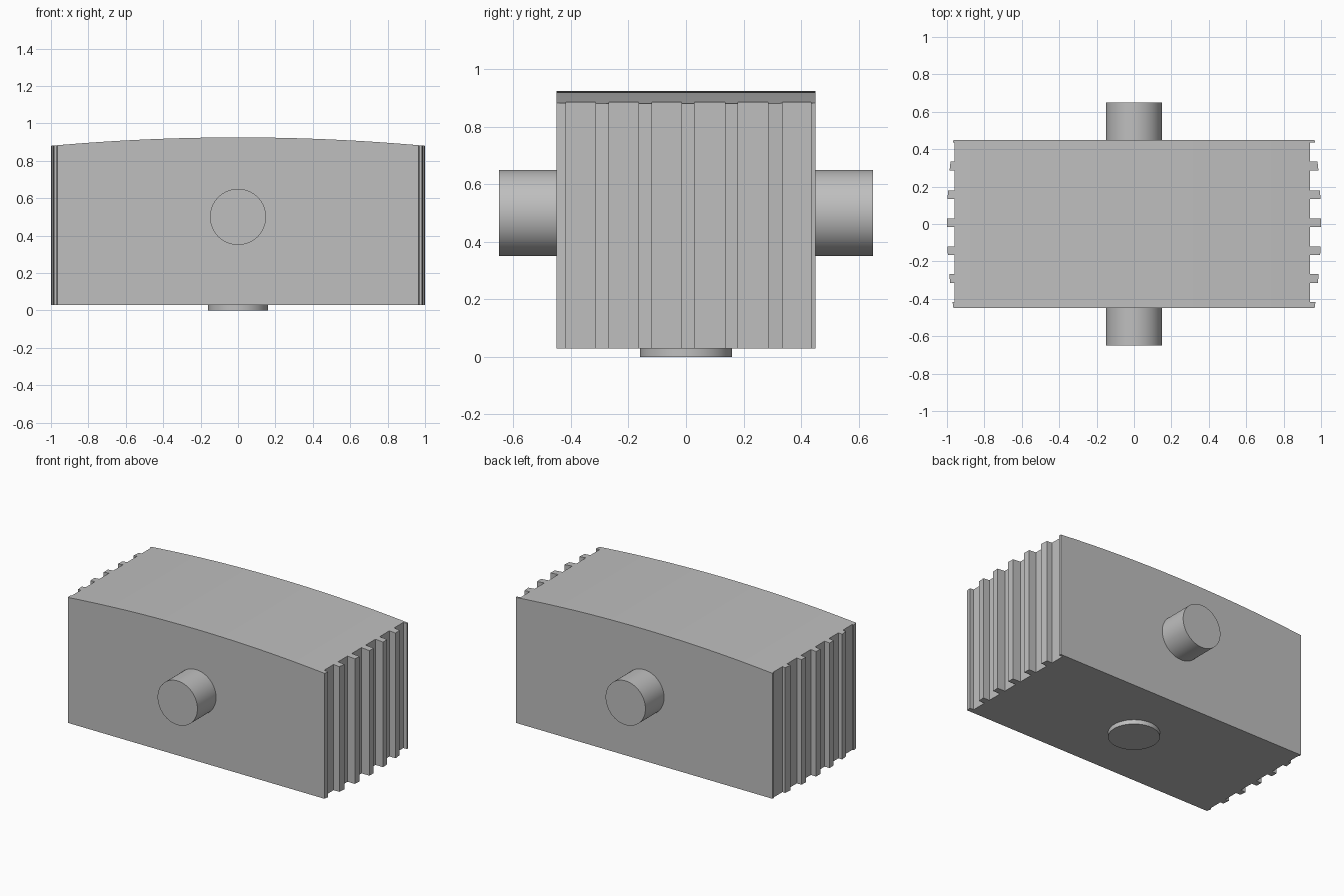
import bpy
import bmesh
from math import pi, sqrt

cube = bpy.data.objects.get("Cube")
if cube:
    bpy.data.objects.remove(cube, do_unlink=True)

grey = bpy.data.materials.new("plain grey")
grey.use_nodes = True
colour = (0.52, 0.52, 0.52, 1)
grey.diffuse_color = colour
grey.node_tree.nodes["Principled BSDF"].inputs["Base Color"].default_value = colour

BOTTOM, CROWN, EDGE, HALF_DEPTH = 0.03, 0.925, 0.88, 0.45
RIBS = [(-0.45, -0.417), (-0.315, -0.267), (-0.165, -0.119), (-0.015, 0.03),
        (0.135, 0.18), (0.285, 0.335), (0.435, 0.45)]


def finish(obj):
    obj.data.materials.append(grey)
    bpy.ops.object.select_all(action="DESELECT")
    obj.select_set(True)
    bpy.context.view_layer.objects.active = obj
    bpy.ops.object.shade_smooth_by_angle(angle=pi / 6)


def tip(y):
    """Rib tips lie on a shallow arc across the end."""
    radius = 2.95
    return 1 - radius + sqrt(radius ** 2 - y ** 2)


def ribbed_end(side, base):
    """Plan outline of one ribbed end, from front to back."""
    points = []
    for start, stop in RIBS:
        if start > -HALF_DEPTH:
            points.append((side * base, start))
        points += [(side * tip(start), start), (side * tip(stop), stop)]
        if stop < HALF_DEPTH:
            points.append((side * base, stop))
    return points


# Ribbed body with a crowned top
outline = ribbed_end(1, 0.94) + ribbed_end(-1, 0.96)[::-1]
bm = bmesh.new()
bm.faces.new([bm.verts.new((x, y, BOTTOM)) for x, y in outline])
cuts = 24
for i in range(cuts + 1):
    bmesh.ops.bisect_plane(bm, geom=bm.verts[:] + bm.edges[:] + bm.faces[:],
                           plane_co=(-0.93 + 1.86 * i / cuts, 0, 0), plane_no=(1, 0, 0))
raised = bmesh.ops.extrude_face_region(bm, geom=bm.faces[:], use_keep_orig=True)
for v in raised["geom"]:
    if isinstance(v, bmesh.types.BMVert):
        v.co.z = CROWN - (CROWN - EDGE) * v.co.x ** 2
bmesh.ops.recalc_face_normals(bm, faces=bm.faces[:])
mesh = bpy.data.meshes.new("ribbed_body")
bm.to_mesh(mesh)
bm.free()
body = bpy.data.objects.new("ribbed_body", mesh)
bpy.context.collection.objects.link(body)
finish(body)


def cylinder(name, radius, depth, location, tilt=0):
    bpy.ops.mesh.primitive_cylinder_add(vertices=64, radius=radius, depth=depth,
                                        location=location, rotation=(tilt, 0, 0))
    obj = bpy.context.object
    obj.name = name
    finish(obj)


# Round side pins and the foot disc
for name, side in (("front_pin", -1), ("back_pin", 1)):
    cylinder(name, 0.15, 0.2, (0, side * 0.55, 0.5), pi / 2)
cylinder("foot_disc", 0.16, 0.03, (0, 0, 0.015))
